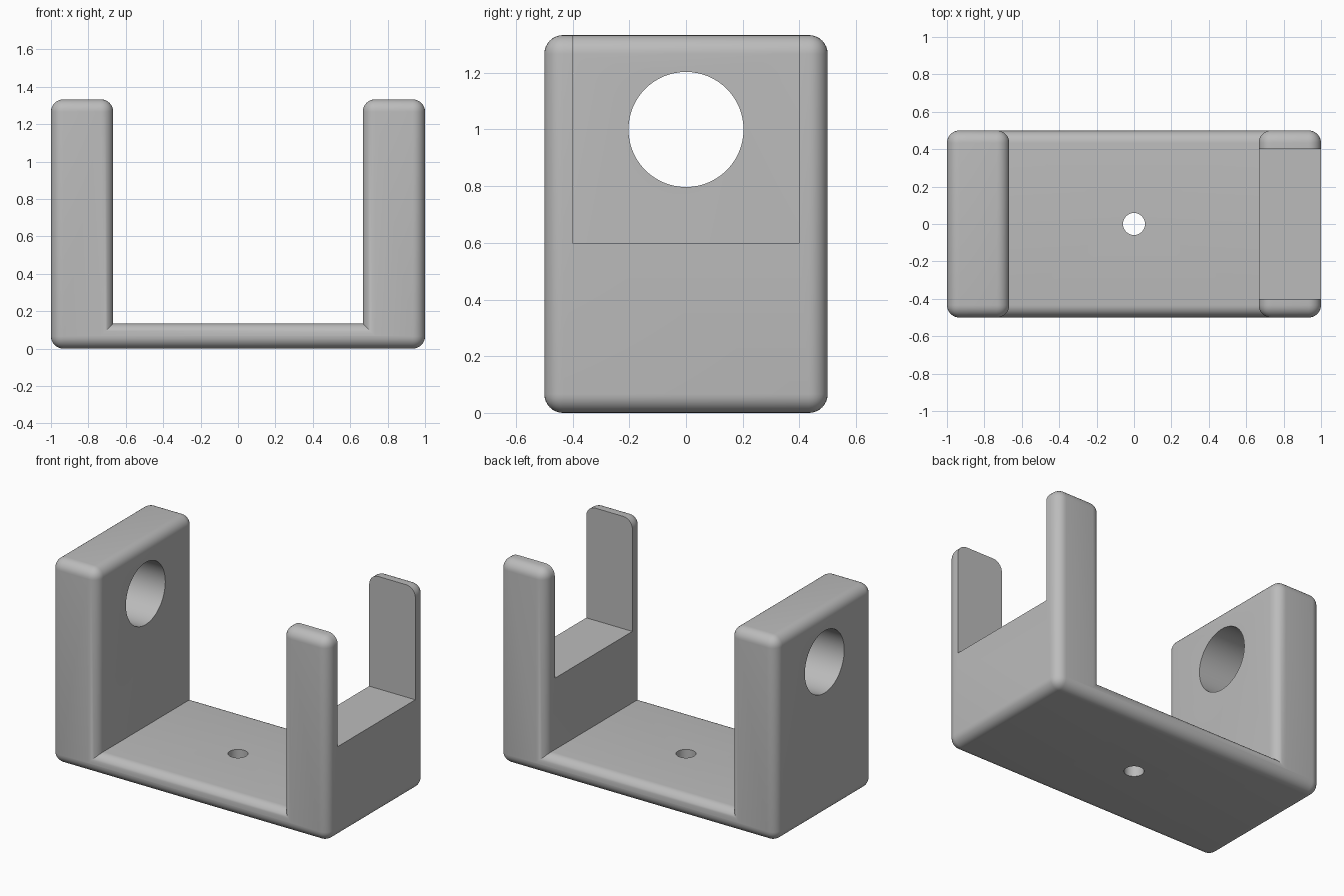
import bpy
import bmesh
import math
from mathutils import Matrix

if "Cube" in bpy.data.objects:
    bpy.data.objects.remove(bpy.data.objects["Cube"], do_unlink=True)

GREY = (0.5, 0.5, 0.5, 1.0)
HALF_DEPTH, HEIGHT = 0.5, 1.333
INNER, FLOOR, ROUND = 0.667, 0.134, 0.0665

grey = bpy.data.materials.new("plain grey")
grey.use_nodes = True
grey.diffuse_color = GREY
grey.node_tree.nodes["Principled BSDF"].inputs["Base Color"].default_value = GREY


def add_object(name, bm):
    mesh = bpy.data.meshes.new(name)
    bm.to_mesh(mesh)
    bm.free()
    mesh.materials.append(grey)
    obj = bpy.data.objects.new(name, mesh)
    bpy.context.collection.objects.link(obj)
    return obj


def cylinder_cutter(name, radius, length, center, axis_turn):
    bm = bmesh.new()
    matrix = Matrix.Translation(center) @ Matrix.Rotation(axis_turn, 4, "Y")
    bmesh.ops.create_cone(bm, cap_ends=True, segments=64, radius1=radius,
                          radius2=radius, depth=length, matrix=matrix)
    return add_object(name, bm)


def box_cutter(name, size, center):
    bm = bmesh.new()
    matrix = Matrix.Translation(center) @ Matrix.Diagonal((*size, 1))
    bmesh.ops.create_cube(bm, size=1, matrix=matrix)
    return add_object(name, bm)


# U-shaped bracket: profile extruded front to back
half = [(1, 0), (1, HEIGHT), (INNER, HEIGHT), (INNER, FLOOR)]
profile = half + [(-x, z) for x, z in reversed(half)]
bm = bmesh.new()
face = bm.faces.new([bm.verts.new((x, -HALF_DEPTH, z)) for x, z in profile])
extruded = bmesh.ops.extrude_face_region(bm, geom=[face], use_keep_orig=True)
new_verts = [g for g in extruded["geom"] if isinstance(g, bmesh.types.BMVert)]
bmesh.ops.translate(bm, verts=new_verts, vec=(0, 2 * HALF_DEPTH, 0))
bmesh.ops.recalc_face_normals(bm, faces=bm.faces)

# Round every edge except the two inside corners
inside = [e for e in bm.edges
          if all(abs(v.co.z - FLOOR) < 0.001 for v in e.verts)
          and abs(e.verts[0].co.x - e.verts[1].co.x) < 0.001]
bmesh.ops.bevel(bm, geom=[e for e in bm.edges if e not in inside],
                offset=ROUND, segments=8, profile=0.5, affect="EDGES")
bracket = add_object("bracket", bm)

# Large arm hole, open notch in the other arm, small floor hole
cutters = [
    cylinder_cutter("arm_hole_cutter", 0.203, 0.8, (-0.83, 0, 1.0), math.pi / 2),
    box_cutter("notch_cutter", (0.6, 0.8, 1.0), (0.85, 0, 1.1)),
    cylinder_cutter("floor_hole_cutter", 0.059, 0.5, (0, 0, 0.07), 0),
]
bpy.ops.object.select_all(action="DESELECT")
bracket.select_set(True)
bpy.context.view_layer.objects.active = bracket
for cutter in cutters:
    cutter.hide_render = True
    mod = bracket.modifiers.new(cutter.name, "BOOLEAN")
    mod.operation = "DIFFERENCE"
    mod.solver = "EXACT"
    mod.object = cutter
    bpy.ops.object.modifier_apply(modifier=mod.name)
    bpy.data.objects.remove(cutter, do_unlink=True)

bpy.ops.object.shade_smooth_by_angle(angle=math.radians(30))
